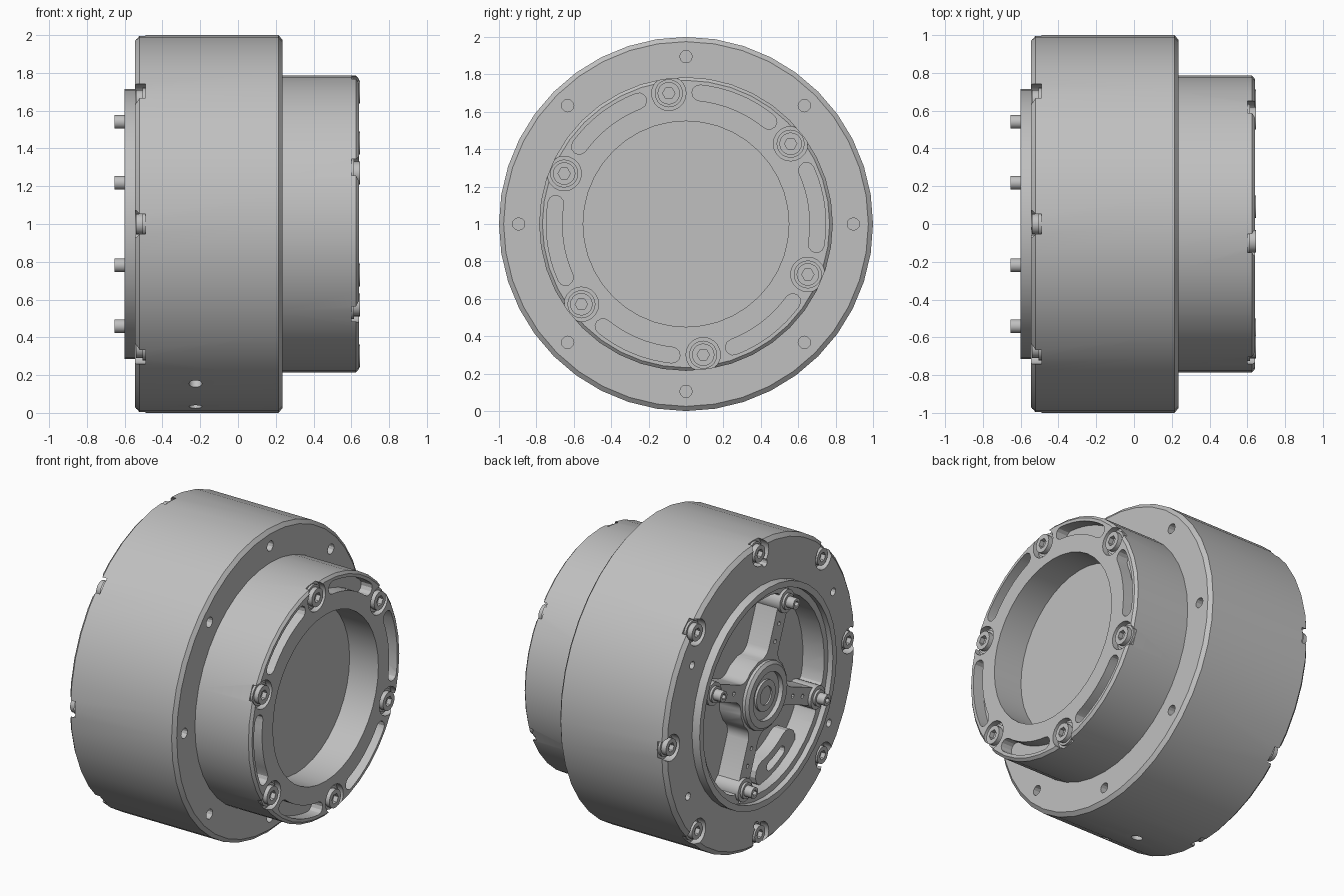
import bpy, bmesh
from math import pi, sin, cos, asin, radians
from mathutils import Matrix, Vector

cube = bpy.data.objects.get("Cube")
if cube:
    bpy.data.objects.remove(cube, do_unlink=True)

grey = bpy.data.materials.new("machined_grey")
grey.use_nodes = True
COLOUR = (0.527, 0.527, 0.527, 1)
grey.diffuse_color = COLOUR
for node in grey.node_tree.nodes:
    if node.type == 'BSDF_PRINCIPLED':
        node.inputs["Base Color"].default_value = COLOUR
        node.inputs["Roughness"].default_value = 0.5


def polar(x, r, deg):
    """Point at radius r and angle deg around the long axis."""
    a = radians(deg)
    return Vector((x, r * cos(a), 1 + r * sin(a)))


def rod(bm, x0, x1, radius, r=0, deg=0, sides=20):
    """Cylinder parallel to the long axis."""
    place = Matrix.Translation(polar((x0 + x1) / 2, r, deg)) @ Matrix.Rotation(pi / 2, 4, 'Y')
    bmesh.ops.create_cone(bm, cap_ends=True, segments=sides, radius1=radius,
                          radius2=radius, depth=abs(x1 - x0), matrix=place)


def prism(bm, points, x0, x1, corners=(), fillet=0):
    """Extrude a (radius, angle) outline along the axis, with rounded corners."""
    part = bmesh.new()
    vs = [part.verts.new(polar(x0, r, a)) for r, a in points]
    part.faces.new(vs)
    if corners:
        bmesh.ops.bevel(part, geom=[vs[i] for i in corners], offset=fillet, segments=4,
                        profile=0.5, affect='VERTICES')
    top = bmesh.ops.extrude_face_region(part, geom=part.faces[:])["geom"]
    moved = [g for g in top if isinstance(g, bmesh.types.BMVert)]
    bmesh.ops.translate(part, verts=moved, vec=(x1 - x0, 0, 0))
    bmesh.ops.recalc_face_normals(part, faces=part.faces[:])
    temp = bpy.data.meshes.new("temp")
    part.to_mesh(temp)
    part.free()
    bm.from_mesh(temp)
    bpy.data.meshes.remove(temp)


def arc_slot(bm, r, deg, half_span, half_width, x0, x1):
    """Curved slot with round ends."""
    def cap(sign):
        pts = []
        for i in range(7):
            t = pi * i / 6
            along = degrees_of(half_width * sin(t), r)
            pts.append((r + sign * half_width * cos(t), deg + sign * (half_span + along)))
        return pts
    steps = [half_span * (i / 4 - 1) for i in range(1, 8)]
    outer = [(r + half_width, deg + s) for s in steps]
    inner = [(r - half_width, deg - s) for s in steps]
    prism(bm, outer + cap(1) + inner + cap(-1), x0, x1)


def degrees_of(length, r):
    return asin(length / r) * 180 / pi


def lathe(bm, profile, steps):
    vs = [bm.verts.new((x, 0, 1 + r)) for x, r in profile]
    es = [bm.edges.new(pair) for pair in zip(vs, vs[1:])]
    bmesh.ops.spin(bm, geom=vs + es, cent=(0, 0, 1), axis=(1, 0, 0),
                   angle=2 * pi, steps=steps)
    bmesh.ops.remove_doubles(bm, verts=bm.verts[:], dist=0.0005)


def finish(name, bm):
    bmesh.ops.recalc_face_normals(bm, faces=bm.faces[:])
    mesh = bpy.data.meshes.new(name)
    bm.to_mesh(mesh)
    bm.free()
    mesh.materials.append(grey)
    obj = bpy.data.objects.new(name, mesh)
    bpy.context.collection.objects.link(obj)
    return obj


def activate(obj):
    bpy.ops.object.select_all(action='DESELECT')
    obj.select_set(True)
    bpy.context.view_layer.objects.active = obj


def cut(obj, bm):
    """Subtract everything in bm from obj."""
    cutter = finish("cutter", bm)
    cutter.hide_render = True
    mod = obj.modifiers.new("cut", 'BOOLEAN')
    mod.operation, mod.solver, mod.object = 'DIFFERENCE', 'EXACT', cutter
    mod.use_self = True
    activate(obj)
    bpy.ops.object.modifier_apply(modifier=mod.name)
    bpy.data.objects.remove(cutter, do_unlink=True)


def smooth(obj):
    activate(obj)
    bpy.ops.object.shade_smooth_by_angle(angle=radians(25))


FRONT_BOLTS = [37.5 + 60 * i for i in range(6)]
REAR_BOLTS = [45 * i for i in range(8)]
SPOKES = [22 + 90 * i for i in range(4)]
FLOOR = -0.41

# Housing: wide drum, narrow neck with a bore, raised rear rim
bm = bmesh.new()
lathe(bm, [(-0.565, 0), (-0.565, 0.675), (-0.6, 0.675), (-0.6, 0.715), (-0.545, 0.715),
           (-0.545, 0.975), (-0.522, 1), (0.215, 1), (0.235, 0.975), (0.235, 0.785),
           (0.625, 0.785), (0.64, 0.768), (0.64, 0.55), (0.43, 0.55), (0.43, 0)], 40)
housing = finish("housing", bm)

# Bolt notches, slots, mounting holes and rear pockets
bm = bmesh.new()
for a in FRONT_BOLTS:
    rod(bm, 0.6, 0.7, 0.092, 0.705, a)
    arc_slot(bm, 0.705, a + 30, 16.5, 0.042, 0.56, 0.7)
for a in REAR_BOLTS:
    rod(bm, -0.6, -0.49, 0.085, 0.93, a)
    rod(bm, 0.15, 0.3, 0.033, 0.895, a, 12)
for i in range(6):
    rod(bm, -0.6, -0.48, 0.025, 0.85, 33 + 60 * i, 12)
for a in SPOKES:
    w_out, w_in = degrees_of(0.055, 0.635), degrees_of(0.055, 0.24)
    outer = [(0.635, a + w_out + (90 - 2 * w_out) * i / 8) for i in range(9)]
    inner = [(0.24, a + 90 - w_in - (90 - 2 * w_in) * i / 3) for i in range(4)]
    prism(bm, outer + inner, -0.65, FLOOR, (0, 8, 9, 12), 0.05)
    for r in (0.33, 0.44, 0.655):
        rod(bm, -0.63, -0.53, 0.014, r, a, 8)
# Two drain holes through the lower side of the drum
for a in (238, 256):
    out = polar(-0.225, 0.98, a)
    direction = polar(0, 1, a) - Vector((0, 0, 1))
    turn = direction.to_track_quat('Z', 'Y').to_matrix().to_4x4()
    bmesh.ops.create_cone(bm, cap_ends=True, segments=16, radius1=0.035, radius2=0.035,
                          depth=0.2, matrix=Matrix.Translation(out) @ turn)
cut(housing, bm)
smooth(housing)

# Raised pad with a slot in the lower rear pocket
bm = bmesh.new()
arc_slot(bm, 0.57, 247, 14, 0.08, FLOOR + 0.01, -0.5)
pad = finish("slotted_pad", bm)
bm = bmesh.new()
arc_slot(bm, 0.57, 247, 7, 0.03, -0.45, -0.6)
cut(pad, bm)
smooth(pad)

# Rear hub with stepped rings
bm = bmesh.new()
lathe(bm, [(-0.4, 0), (-0.4, 0.22), (-0.585, 0.22), (-0.6, 0.2), (-0.6, 0.155),
           (-0.57, 0.155), (-0.57, 0.1), (-0.585, 0.1), (-0.585, 0.06),
           (-0.575, 0.06), (-0.575, 0)], 24)
smooth(finish("rear_hub", bm))

# Spoke posts
bm = bmesh.new()
for a in SPOKES:
    rod(bm, FLOOR + 0.01, -0.585, 0.075, 0.583, a)
smooth(finish("spoke_posts", bm))


def bolts(name, angles, r, seat, tip, radius, collar):
    """Socket-head bolts with a low collar around each head."""
    bm, sockets = bmesh.new(), bmesh.new()
    out = 1 if tip > seat else -1
    for a in angles:
        rod(bm, seat - out * 0.01, tip, radius, r, a)
        rod(sockets, tip - out * 0.03, tip + out * 0.02, radius * 0.55, r, a, 6)
    heads = finish(name, bm)
    cut(heads, sockets)
    smooth(heads)
    bm = bmesh.new()
    for a in angles:
        rod(bm, seat - out * 0.01, seat + out * 0.015, collar, r, a)
    rings = finish(name + "_collars", bm)
    bm = bmesh.new()
    for a in angles:
        rod(bm, seat - out * 0.05, seat + out * 0.05, radius * 0.95, r, a)
    cut(rings, bm)
    smooth(rings)


bolts("front_bolts", FRONT_BOLTS, 0.705, 0.6, 0.645, 0.06, 0.075)
bolts("rear_bolts", REAR_BOLTS, 0.925, -0.49, -0.54, 0.055, 0.068)
bolts("spoke_bolts", SPOKES, 0.583, -0.585, -0.655, 0.036, 0.052)
